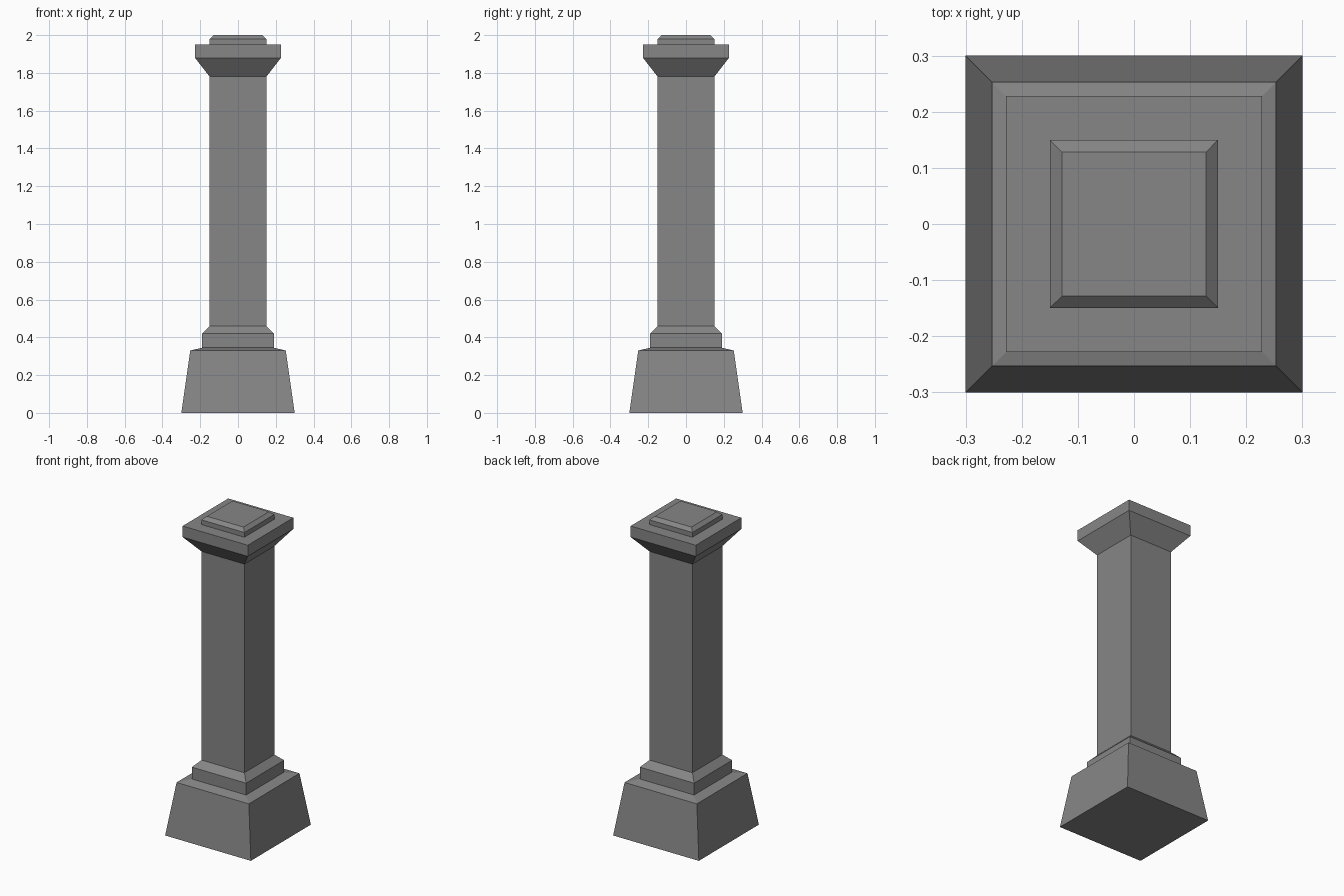
import bpy
import bmesh

# Remove the default cube
cube = bpy.data.objects.get("Cube")
if cube:
    bpy.data.objects.remove(cube, do_unlink=True)

# Stone material
stone = bpy.data.materials.new("grey stone")
stone.use_nodes = True
color = (0.24, 0.24, 0.24, 1)
stone.diffuse_color = color
stone.node_tree.nodes["Principled BSDF"].inputs["Base Color"].default_value = color


def square_loft(name, profile):
    """Stack square rings given as (half width, height) and close both ends."""
    bm = bmesh.new()
    corners = ((-1, -1), (1, -1), (1, 1), (-1, 1))
    rings = [[bm.verts.new((x * r, y * r, z)) for x, y in corners] for r, z in profile]
    for low, high in zip(rings, rings[1:]):
        for i in range(len(corners)):
            j = (i + 1) % len(corners)
            bm.faces.new((low[i], low[j], high[j], high[i]))
    bm.faces.new(rings[0][::-1])
    bm.faces.new(rings[-1])
    mesh = bpy.data.meshes.new(name)
    bm.to_mesh(mesh)
    bm.free()
    mesh.materials.append(stone)
    obj = bpy.data.objects.new(name, mesh)
    bpy.context.collection.objects.link(obj)
    return obj


# Tapered foot with a gently sloped top
square_loft("plinth", [(0.30, 0), (0.253, 0.33), (0.19, 0.345)])

# Stepped collar with a chamfer up to the shaft
square_loft("lower_collar", [(0.19, 0.345), (0.19, 0.42), (0.15, 0.46)])

# Plain square column
square_loft("shaft", [(0.15, 0.46), (0.15, 1.78)])

# Flared capital with a square slab edge
square_loft("capital", [(0.15, 1.78), (0.228, 1.88), (0.228, 1.95)])

# Small chamfered cap
square_loft("top_cap", [(0.15, 1.95), (0.15, 1.98), (0.128, 2.0)])
